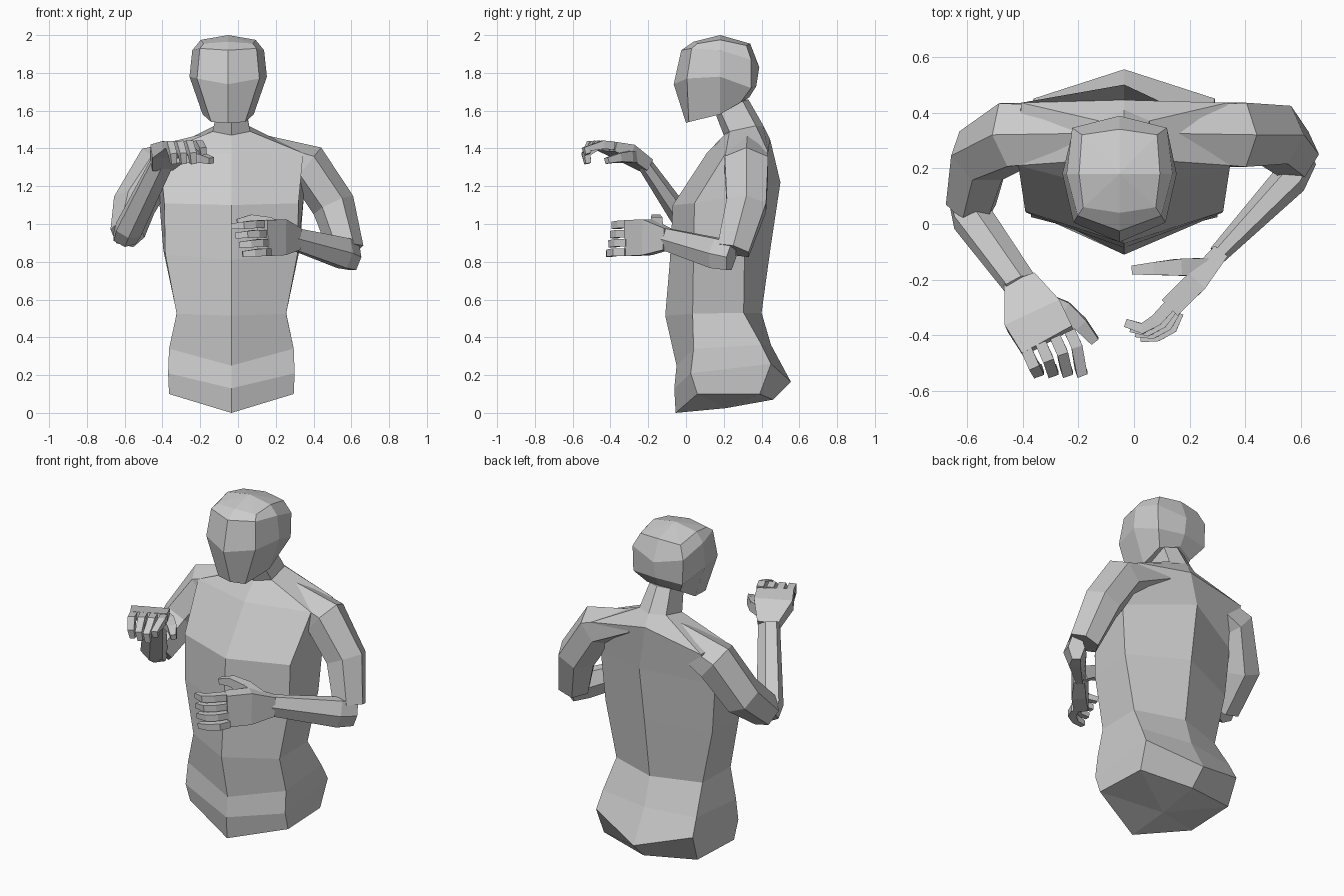
import bpy
import bmesh
import math
from mathutils import Vector

if "Cube" in bpy.data.objects:
    bpy.data.objects.remove(bpy.data.objects["Cube"], do_unlink=True)

# One plain grey for the whole figure
GREY = (0.6, 0.6, 0.6, 1.0)
material = bpy.data.materials.new("plain_grey")
material.use_nodes = True
material.diffuse_color = GREY
material.node_tree.nodes["Principled BSDF"].inputs["Base Color"].default_value = GREY


def finish(name, bm):
    """Turn a bmesh into a flat shaded object."""
    bmesh.ops.recalc_face_normals(bm, faces=bm.faces[:])
    mesh = bpy.data.meshes.new(name)
    bm.to_mesh(mesh)
    bm.free()
    mesh.materials.append(material)
    obj = bpy.data.objects.new(name, mesh)
    bpy.context.scene.collection.objects.link(obj)
    return obj


def bridge(bm, rings):
    """Join successive vertex rings with quads."""
    for lower, upper in zip(rings, rings[1:]):
        count = len(lower)
        for i in range(count):
            j = (i + 1) % count
            bm.faces.new((lower[i], lower[j], upper[j], upper[i]))


def fan(bm, ring, point):
    """Close a ring with triangles around a point."""
    tip = bm.verts.new(point)
    for i, vert in enumerate(ring):
        bm.faces.new((vert, ring[(i + 1) % len(ring)], tip))


def symmetric_loft(name, centre_x, half_rings, bottom, top):
    """Loft rings given as front-to-back halves, mirrored about centre_x."""
    bm = bmesh.new()
    rings = []
    for half in half_rings:
        mirrored = [(-x, y, z) for x, y, z in reversed(half[1:-1])]
        rings.append([bm.verts.new((centre_x + x, y, z)) for x, y, z in half + mirrored])
    bridge(bm, rings)
    fan(bm, rings[0], (centre_x, *bottom))
    fan(bm, rings[-1], (centre_x, *top))
    return finish(name, bm)


def tube(name, path, sizes, side, sides=6):
    """Faceted tube along a path; sizes are half width along side and half depth."""
    path = [Vector(p) for p in path]
    bm = bmesh.new()
    rings = []
    for i, point in enumerate(path):
        before = path[max(i - 1, 0)]
        after = path[min(i + 1, len(path) - 1)]
        incoming = (point - before).normalized()
        outgoing = (after - point).normalized()
        tangent = (incoming + outgoing).normalized()
        across = Vector(side)
        across = (across - tangent * across.dot(tangent)).normalized()
        normal = tangent.cross(across)
        width, depth = sizes[i]
        ring = []
        for k in range(sides):
            angle = math.tau * (k + 0.5) / sides
            grow = 1 / math.cos(math.pi / sides)
            offset = across * width * math.cos(angle) + normal * depth * math.sin(angle)
            ring.append(bm.verts.new(point + offset * grow))
        rings.append(ring)
    bridge(bm, rings)
    bm.faces.new(rings[0])
    bm.faces.new(rings[-1])
    return finish(name, bm)


# Torso and neck: front centre, front corner, back corner, back centre
MIDDLE = -0.035
torso = [
    [(0, -.055, 0), (.33, .06, .1), (.315, .39, .1), (0, .46, .07)],
    [(0, -.062, .13), (.335, .025, .21), (.325, .45, .26), (0, .555, .165)],
    [(0, -.05, .25), (.33, .04, .34), (.315, .4, .36), (0, .45, .36)],
    [(0, -.11, .515), (.29, .035, .525), (.29, .305, .53), (0, .4, .53)],
    [(0, -.085, .81), (.35, .04, .84), (.36, .31, .86), (0, .45, .89)],
    [(0, -.07, 1.1), (.355, .045, 1.11), (.385, .32, 1.16), (0, .5, 1.22)],
    [(0, .11, 1.375), (.38, .21, 1.375), (.37, .435, 1.38), (0, .445, 1.45)],
    [(0, .2, 1.47), (.1, .23, 1.49), (.09, .37, 1.52), (0, .41, 1.52)],
    [(0, .15, 1.6), (.075, .18, 1.6), (.07, .3, 1.65), (0, .33, 1.66)],
]
symmetric_loft("torso_and_neck", MIDDLE, torso, (.21, .025), (.25, 1.66))

# Head: front centre, front corner, side, back corner, back centre
head = [
    [(0, 0, 1.535), (.09, .015, 1.54), (.135, .18, 1.58), (.11, .29, 1.645), (0, .335, 1.67)],
    [(0, -.065, 1.74), (.165, .005, 1.77), (.205, .18, 1.78), (.165, .345, 1.72), (0, .372, 1.73)],
    [(0, -.025, 1.92), (.15, .03, 1.93), (.19, .18, 1.92), (.17, .345, 1.87), (0, .388, 1.83)],
    [(0, .04, 1.965), (.13, .06, 1.955), (.145, .18, 1.975), (.135, .32, 1.945), (0, .34, 1.955)],
]
symmetric_loft("head", -.052, head, (.17, 1.6), (.18, 2.0))

# Upper arms, starting inside the shoulders
arm_sizes = [(.095, .06), (.115, .105), (.105, .1), (.085, .08)]
tube("left_upper_arm",
     [(.1, .325, 1.41), (.365, .32, 1.31), (.505, .32, 1.1), (.575, .25, .86)],
     arm_sizes, (0, 1, 0))
tube("right_upper_arm",
     [(-.17, .325, 1.41), (-.43, .32, 1.305), (-.55, .245, 1.1), (-.585, .07, .95)],
     arm_sizes, (0, 1, 0))

# Forearms, tapering to the wrists
tube("left_forearm",
     [(.615, .24, .825), (.56, .16, .845), (.3, -.11, .92)],
     [(.07, .04), (.08, .055), (.058, .03)], (0, 0, 1))
tube("right_forearm",
     [(-.6, .08, .925), (-.58, .02, .97), (-.405, -.22, 1.32)],
     [(.06, .05), (.068, .055), (.058, .035)], (1, 0, 0))

# Palms
tube("left_palm",
     [(.31, -.1, .92), (.225, -.205, .93), (.13, -.298, .925)],
     [(.057, .03), (.095, .04), (.095, .04)], (0, 0, 1), 4)
tube("right_palm",
     [(-.405, -.21, 1.31), (-.36, -.33, 1.385), (-.31, -.42, 1.412)],
     [(.058, .033), (.108, .038), (.102, .025)], (.9, .4, 0), 4)

# Fingers, curled at two joints
names = ["index", "middle", "ring", "little"]
finger_sizes = [(.02, .022), (.02, .022), (.019, .019), (.015, .015)]
for i, finger in enumerate(names):
    z = .998 - .049 * i
    shift = .018 * i
    tube(f"left_{finger}_finger",
         [(.13 + shift / 2, -.29 - shift / 2, z), (.08 + shift, -.345 - shift / 2, z),
          (.03 + shift, -.375 - shift / 2, z - .005),
          (-.03 + shift, -.355 - shift, z - .01)],
         finger_sizes, (0, 0, 1), 4)
    x = -.23 - .052 * i
    y = -.385 - .022 * i
    drop = .05 if i == 0 else .1
    tube(f"right_{finger}_finger",
         [(x, y, 1.415), (x + .025, y - .055, 1.42),
          (x + .04, -.53, 1.42 - drop / 2), (x + .045, -.52, 1.42 - drop)],
         finger_sizes, (.9, .3, 0), 4)

# Thumbs
thumb_sizes = [(.04, .033), (.033, .03), (.025, .023), (.016, .016)]
tube("left_thumb",
     [(.25, -.155, .96), (.16, -.155, 1.005), (.07, -.16, 1.025), (-.005, -.165, 1.01)],
     thumb_sizes, (0, 0, 1), 4)
tube("right_thumb",
     [(-.34, -.28, 1.355), (-.25, -.31, 1.355), (-.19, -.36, 1.35), (-.14, -.42, 1.335)],
     thumb_sizes, (1, 0, 0), 4)
